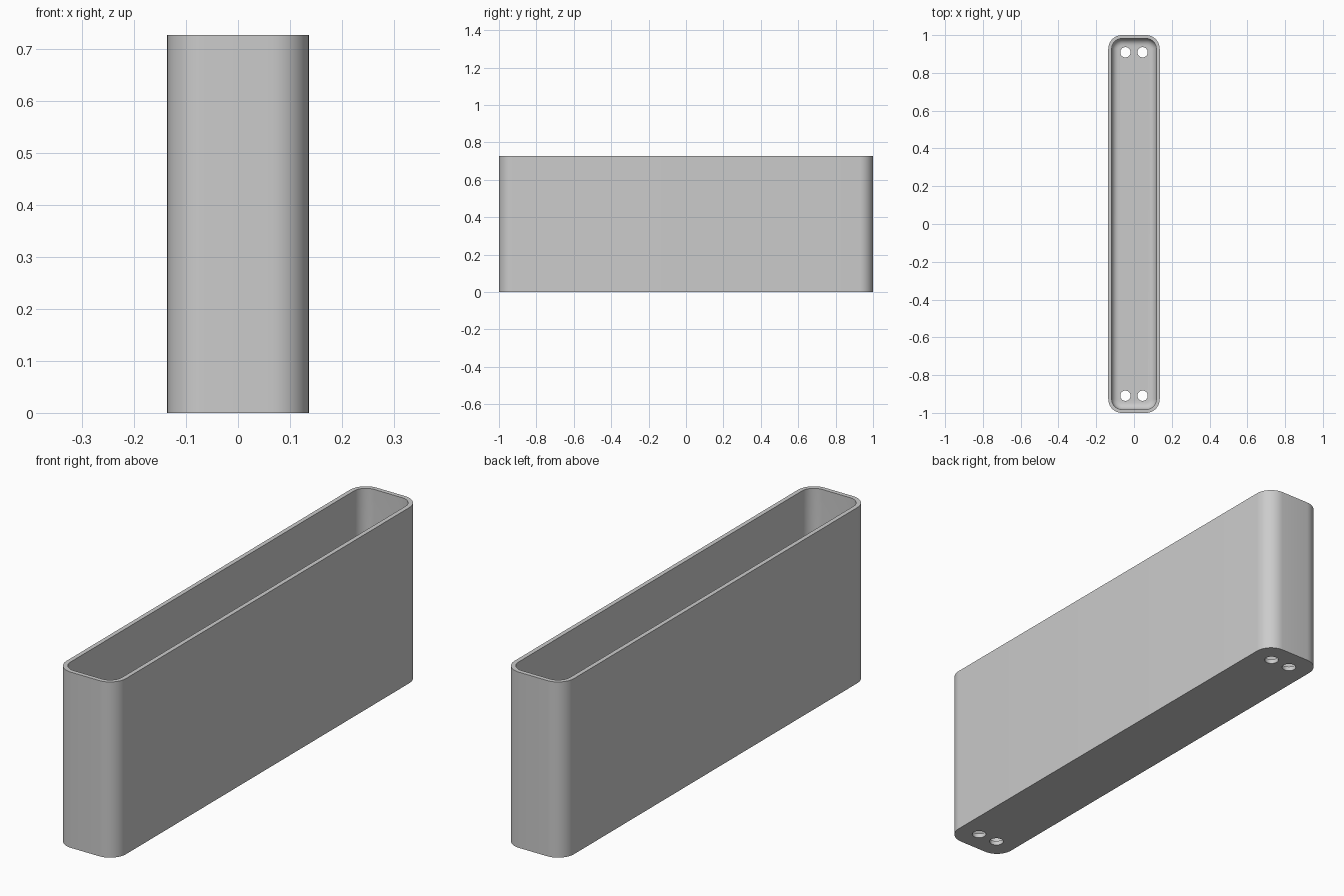
import bpy
import bmesh
from math import sin, cos, pi

cube = bpy.data.objects.get("Cube")
if cube:
    bpy.data.objects.remove(cube, do_unlink=True)

# Main dimensions, as multiples of one unit of wall thickness
WALL = 2 / 110
HALF_X, HALF_Y, HEIGHT = 7.5 * WALL, 55 * WALL, 40 * WALL
CORNER = 4 * WALL
FILLET = 2 * WALL
HOLE_RADIUS, HOLE_X, HOLE_Y = 1.5 * WALL, 2.5 * WALL, 50 * WALL
STEPS = 10

grey = bpy.data.materials.new("plain grey")
grey.use_nodes = True
colour = (0.6, 0.6, 0.6, 1)
grey.diffuse_color = colour
grey.node_tree.nodes["Principled BSDF"].inputs["Base Color"].default_value = colour


def rounded_loop(bm, inset, z):
    """Rounded rectangle, shrunk evenly by the inset."""
    radius = CORNER - inset
    loop = []
    for corner, (sx, sy) in enumerate([(1, 1), (-1, 1), (-1, -1), (1, -1)]):
        for i in range(STEPS + 1):
            a = (corner + i / STEPS) * pi / 2
            x = sx * (HALF_X - CORNER) + radius * cos(a)
            y = sy * (HALF_Y - CORNER) + radius * sin(a)
            loop.append(bm.verts.new((x, y, z)))
    return loop


def finish(name, bm):
    bmesh.ops.recalc_face_normals(bm, faces=bm.faces)
    mesh = bpy.data.meshes.new(name)
    bm.to_mesh(mesh)
    bm.free()
    mesh.materials.append(grey)
    obj = bpy.data.objects.new(name, mesh)
    bpy.context.collection.objects.link(obj)
    return obj


# Open tray: outer wall, rim, inner wall, then a fillet down to the floor
section = [(0, 0), (0, HEIGHT), (WALL, HEIGHT)]
for i in range(7):
    a = i / 6 * pi / 2
    section.append((WALL + FILLET * (1 - cos(a)), WALL + FILLET * (1 - sin(a))))

bm = bmesh.new()
loops = [rounded_loop(bm, inset, z) for inset, z in section]
for lower, upper in zip(loops, loops[1:]):
    for i in range(len(lower)):
        j = (i + 1) % len(lower)
        bm.faces.new((lower[i], lower[j], upper[j], upper[i]))
bm.faces.new(loops[0])
bm.faces.new(loops[-1])
tray = finish("tray", bm)

# Two screw holes through the floor at each end
bm = bmesh.new()
for sx in (-1, 1):
    for sy in (-1, 1):
        made = bmesh.ops.create_cone(bm, cap_ends=True, segments=32, radius1=HOLE_RADIUS,
                                     radius2=HOLE_RADIUS, depth=6 * WALL)
        bmesh.ops.translate(bm, verts=made["verts"], vec=(sx * HOLE_X, sy * HOLE_Y, 0))
cutter = finish("hole_cutter", bm)
cutter.hide_render = True

cut = tray.modifiers.new("screw holes", "BOOLEAN")
cut.operation = "DIFFERENCE"
cut.solver = "EXACT"
cut.object = cutter

bpy.ops.object.select_all(action="DESELECT")
tray.select_set(True)
bpy.context.view_layer.objects.active = tray
bpy.ops.object.modifier_apply(modifier=cut.name)
bpy.data.objects.remove(cutter, do_unlink=True)
bpy.ops.object.shade_smooth_by_angle(angle=pi / 6)
